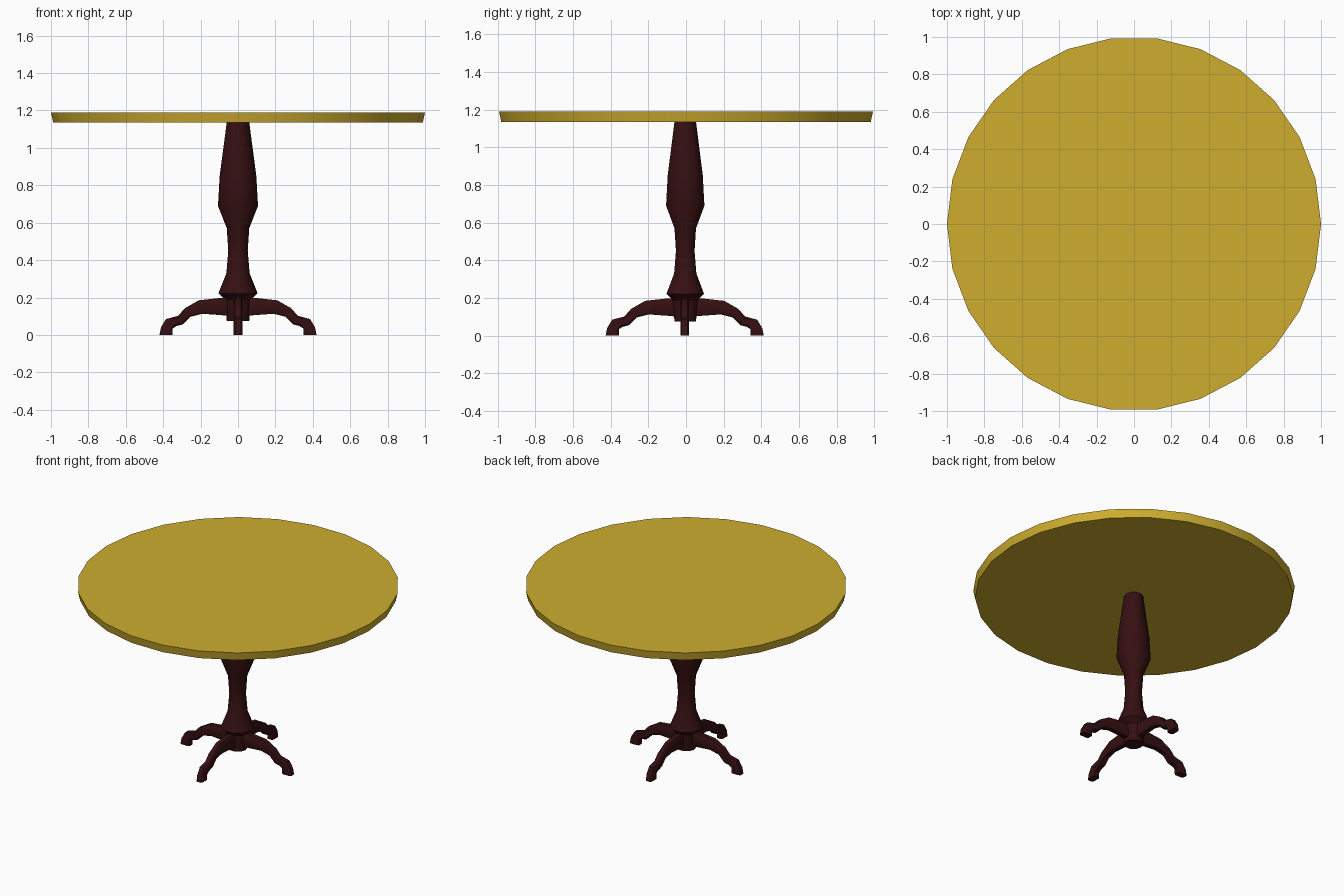
import bpy, bmesh, math
from mathutils import Matrix

if "Cube" in bpy.data.objects:
    bpy.data.objects.remove(bpy.data.objects["Cube"])


def material(name, rgb):
    m = bpy.data.materials.new(name)
    m.diffuse_color = (*rgb, 1)
    m.use_nodes = True
    m.node_tree.nodes["Principled BSDF"].inputs["Base Color"].default_value = m.diffuse_color
    return m


GOLD = material("golden_wood", (0.62, 0.42, 0.028))
DARK = material("dark_mahogany", (0.036, 0.005, 0.006))


def finish(bm, name, mat, angle):
    bmesh.ops.recalc_face_normals(bm, faces=bm.faces[:])
    me = bpy.data.meshes.new(name)
    bm.to_mesh(me)
    bm.free()
    me.materials.append(mat)
    ob = bpy.data.objects.new(name, me)
    bpy.context.collection.objects.link(ob)
    bpy.ops.object.select_all(action='DESELECT')
    bpy.context.view_layer.objects.active = ob
    ob.select_set(True)
    bpy.ops.object.shade_smooth_by_angle(angle=math.radians(angle))
    return ob


def turned(name, profile, sides, mat, angle, cy=0.0):
    """Capped lathe from (radius, height) pairs."""
    bm = bmesh.new()
    rings = [[bm.verts.new((r * math.cos(math.tau * i / sides),
                            cy + r * math.sin(math.tau * i / sides), z))
              for i in range(sides)] for r, z in profile]
    for a, b in zip(rings, rings[1:]):
        for i in range(sides):
            j = (i + 1) % sides
            bm.faces.new((a[i], a[j], b[j], b[i]))
    bm.faces.new(rings[0][::-1])
    bm.faces.new(rings[-1])
    return finish(bm, name, mat, angle)


# Round top, slightly narrower underneath
turned("table_top", [(0.988, 1.135), (1.0, 1.19)], 26, GOLD, 30)

# Turned column
turned("column", [(0.06, 0.075), (0.07, 0.19), (0.105, 0.222), (0.062, 0.33),
                  (0.052, 0.45), (0.06, 0.57), (0.107, 0.69), (0.098, 0.85),
                  (0.06, 1.137)], 10, DARK, 40, -0.004)

# Four curved legs: paired upper and lower outline points (distance, height)
UPPER = [(0.03, 0.195), (0.10, 0.197), (0.21, 0.185), (0.285, 0.142), (0.32, 0.102),
         (0.385, 0.085), (0.412, 0.04), (0.42, 0.0)]
LOWER = [(0.03, 0.10), (0.08, 0.105), (0.19, 0.113), (0.255, 0.097), (0.295, 0.056),
         (0.33, 0.047), (0.35, 0.034), (0.35, 0.0)]
HALF = 0.023


def leg(name, turn):
    bm = bmesh.new()
    rings = []
    for (ux, uz), (lx, lz) in zip(UPPER, LOWER):
        # six-sided section, narrower along the top and bottom
        mx, mz = (ux + lx) / 2, (uz + lz) / 2
        pts = []
        for t, w in ((1, 0.7), (0.65, 1), (-0.65, 1), (-1, 0.7)):
            pts.append((mx + (ux - mx) * t, mz + (uz - mz) * t, w * HALF))
        loop = [(x, w, z) for x, z, w in pts] + [(x, -w, z) for x, z, w in pts[::-1]]
        rings.append([bm.verts.new(p) for p in loop])
    n = len(rings[0])
    for a, b in zip(rings, rings[1:]):
        for i in range(n):
            j = (i + 1) % n
            bm.faces.new((a[i], a[j], b[j], b[i]))
    bm.faces.new(rings[0][::-1])
    bm.faces.new(rings[-1])
    bm.transform(Matrix.Translation((0, -0.007, 0)) @ Matrix.Rotation(turn, 4, 'Z'))
    finish(bm, name, DARK, 30)


for i, side in enumerate(("right", "back", "left", "front")):
    leg(side + "_leg", i * math.pi / 2)
